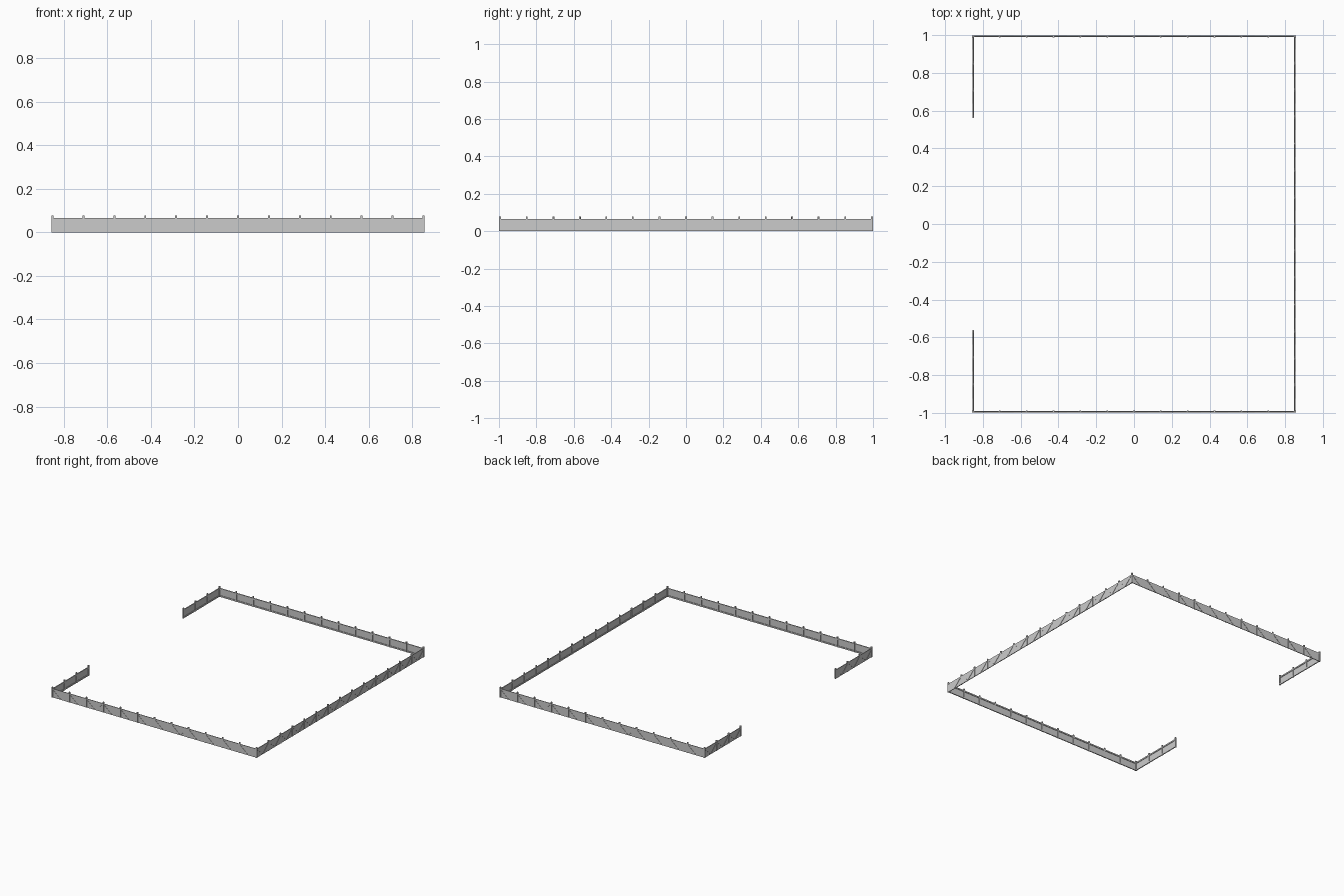
import bpy, bmesh, math
from mathutils import Matrix, Vector

if "Cube" in bpy.data.objects:
    bpy.data.objects.remove(bpy.data.objects["Cube"])

BAY = 1 / 7          # distance between posts
HX, HY = 0.852, 0.994  # fence centre lines
TOP = 0.066


def add_box(bm, centre, size, tilt=0.0):
    m = (Matrix.Translation(Vector(centre)) @ Matrix.Rotation(tilt, 4, 'Y')
         @ Matrix.Diagonal((size[0], size[1], size[2], 1)))
    bmesh.ops.create_cube(bm, size=1, matrix=m)


def make(name, bm, place):
    me = bpy.data.meshes.new(name)
    bm.to_mesh(me)
    bm.free()
    ob = bpy.data.objects.new(name, me)
    ob.matrix_world = place
    bpy.context.collection.objects.link(ob)


def fence(side, length, bays, origin, angle):
    """Straight run along local +x; local -y is the outside."""
    place = Matrix.Translation(Vector(origin)) @ Matrix.Rotation(angle, 4, 'Z')
    step = length / bays

    # solid sheet
    bm = bmesh.new()
    add_box(bm, (length / 2, 0, TOP / 2), (length, 0.002, TOP))
    make(side + "_sheet", bm, place)

    # top and bottom rails on the inside
    bm = bmesh.new()
    for z in (0.006, TOP - 0.006):
        add_box(bm, (length / 2, 0.002, z), (length, 0.006, 0.01))
    make(side + "_rails", bm, place)

    # posts
    bm = bmesh.new()
    for i in range(bays + 1):
        add_box(bm, (i * step, 0.001, 0.039), (0.009, 0.009, 0.078))
    make(side + "_posts", bm, place)

    # V-shaped braces on the outside of every bay
    bm = bmesh.new()
    tilt = math.atan2(TOP - 0.004, step / 2)
    run = math.hypot(TOP - 0.004, step / 2)
    for i in range(bays):
        for k, s in ((0.25, 1), (0.75, -1)):
            add_box(bm, ((i + k) * step, -0.0015, TOP / 2),
                    (run, 0.003, 0.003), s * tilt)
    make(side + "_braces", bm, place)


# three full sides and two short gate-side runs
fence("front", 2 * HX, 12, (-HX, -HY, 0), 0)
fence("right", 2 * HY, 14, (HX, -HY, 0), math.pi / 2)
fence("back", 2 * HX, 12, (HX, HY, 0), math.pi)
fence("left_back", 3 * BAY, 3, (-HX, HY, 0), -math.pi / 2)
fence("left_front", 3 * BAY, 3, (-HX, -HY + 3 * BAY, 0), -math.pi / 2)
